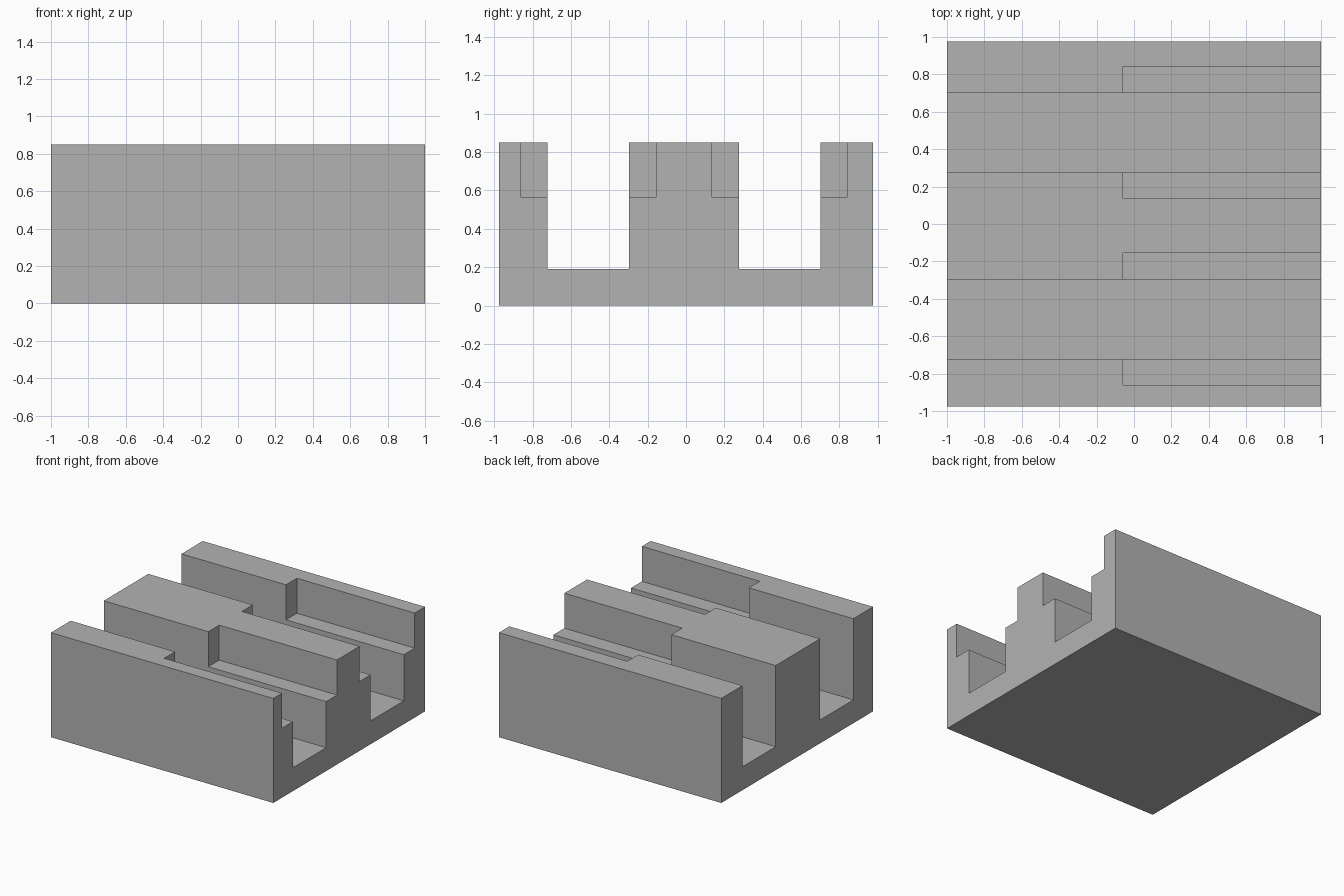
import bpy
from mathutils import Vector

default = bpy.data.objects.get("Cube")
if default:
    bpy.data.objects.remove(default, do_unlink=True)

HEIGHT, HALF_DEPTH = 0.85, 0.975
FLOOR_Z, LEDGE_Z, STEP_X = 0.19, 0.565, -0.06
OVER = 0.2      # cutters reach past the block
LEDGE = 0.14    # width of each ledge
GROOVES = {"front": (-0.722, -0.296), "back": (0.275, 0.702)}

grey = bpy.data.materials.new("plain grey")
grey.use_nodes = True
colour = (0.45, 0.45, 0.45, 1)
grey.diffuse_color = colour
grey.node_tree.nodes["Principled BSDF"].inputs["Base Color"].default_value = colour


def box(name, low, high):
    """Axis-aligned box between two corners."""
    low, high = Vector(low), Vector(high)
    bpy.ops.mesh.primitive_cube_add(size=1, location=(low + high) / 2)
    obj = bpy.context.object
    obj.name = name
    obj.scale = high - low
    bpy.ops.object.transform_apply(location=False, rotation=False, scale=True)
    obj.data.materials.append(grey)
    return obj


def cut(target, cutter):
    """Subtract the cutter from the target and discard it."""
    cutter.hide_render = True
    mod = target.modifiers.new(cutter.name, "BOOLEAN")
    mod.operation = "DIFFERENCE"
    mod.solver = "EXACT"
    mod.object = cutter
    bpy.context.view_layer.objects.active = target
    bpy.ops.object.modifier_apply(modifier=mod.name)
    bpy.data.objects.remove(cutter, do_unlink=True)


# Solid block
block = box("grooved_block", (-1, -HALF_DEPTH, 0), (1, HALF_DEPTH, HEIGHT))

# Full-length channels, each widened above the ledges at the right-hand end
for side, (y0, y1) in GROOVES.items():
    cut(block, box(side + "_channel", (-1 - OVER, y0, FLOOR_Z),
                   (1 + OVER, y1, HEIGHT + OVER)))
    cut(block, box(side + "_recess", (STEP_X, y0 - LEDGE, LEDGE_Z),
                   (1 + OVER, y1 + LEDGE, HEIGHT + OVER)))
